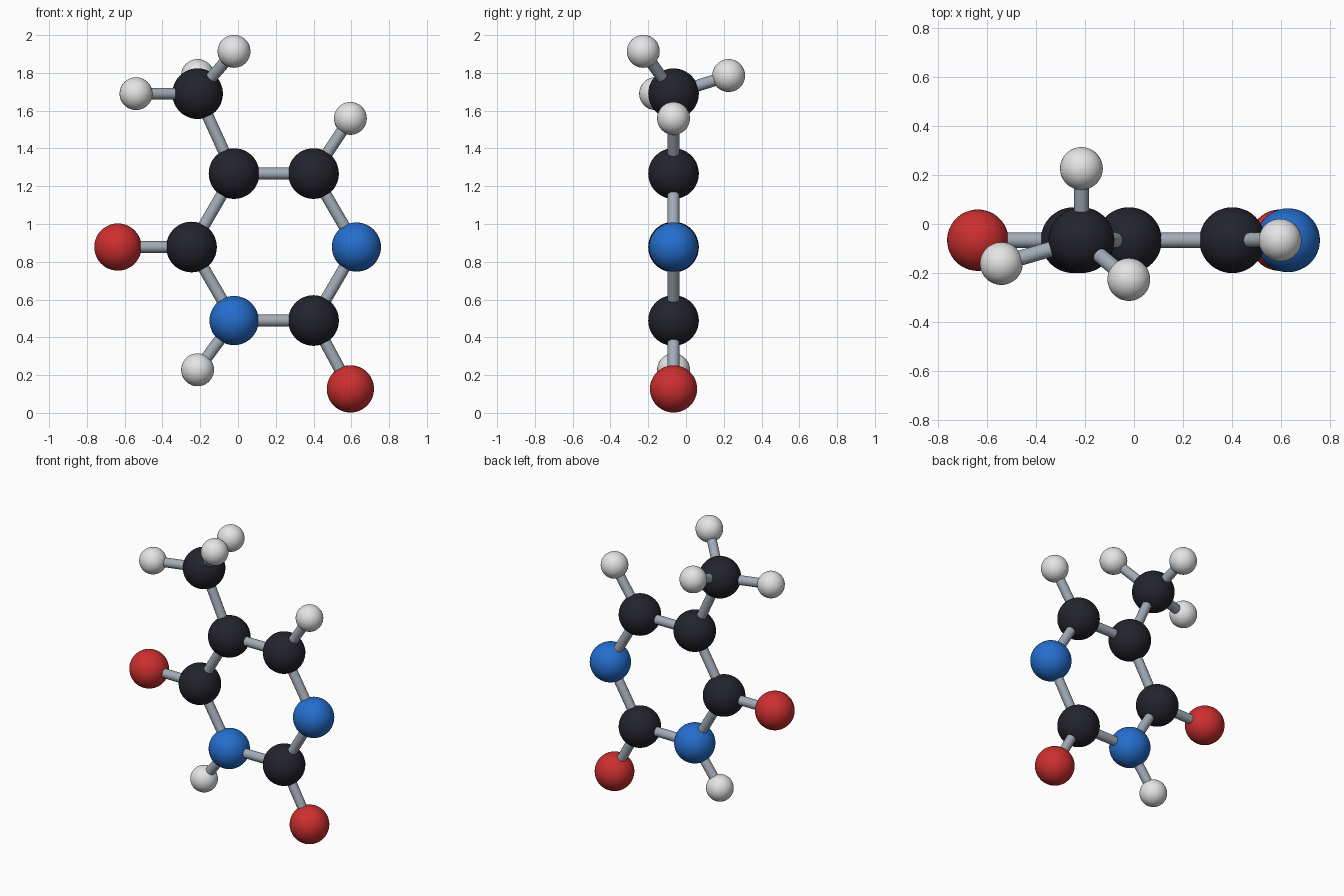
import bpy
from mathutils import Vector

cube = bpy.data.objects.get("Cube")
if cube:
    bpy.data.objects.remove(cube, do_unlink=True)


def material(name, rgb):
    mat = bpy.data.materials.new(name)
    mat.use_nodes = True
    color = (*rgb, 1)
    mat.diffuse_color = color
    mat.node_tree.nodes["Principled BSDF"].inputs["Base Color"].default_value = color
    return mat


# Element: material and ball radius
KINDS = {
    "carbon": (material("charcoal", (0.017, 0.017, 0.026)), 0.134),
    "nitrogen": (material("blue", (0.018, 0.155, 0.61)), 0.13),
    "oxygen": (material("red", (0.61, 0.028, 0.028)), 0.125),
    "hydrogen": (material("white", (0.78, 0.78, 0.78)), 0.087),
}
BOND = material("bond grey", (0.36, 0.41, 0.47))
BOND_RADIUS = 0.031
PLANE = -0.066  # depth of the flat ring

# Atoms: element and centre
ATOMS = {
    "ring_top_left": ("carbon", (-0.021, PLANE, 1.267)),
    "ring_top_right": ("carbon", (0.40, PLANE, 1.267)),
    "ring_right": ("nitrogen", (0.627, PLANE, 0.878)),
    "ring_bottom_right": ("carbon", (0.40, PLANE, 0.489)),
    "ring_bottom_left": ("nitrogen", (-0.021, PLANE, 0.489)),
    "ring_left": ("carbon", (-0.246, PLANE, 0.878)),
    "side_oxygen": ("oxygen", (-0.636, PLANE, 0.878)),
    "bottom_oxygen": ("oxygen", (0.595, PLANE, 0.127)),
    "bottom_hydrogen": ("hydrogen", (-0.214, PLANE, 0.228)),
    "top_hydrogen": ("hydrogen", (0.595, PLANE, 1.559)),
    "branch": ("carbon", (-0.214, PLANE, 1.69)),
    "branch_hydrogen_up": ("hydrogen", (-0.021, -0.226, 1.914)),
    "branch_hydrogen_side": ("hydrogen", (-0.54, -0.161, 1.69)),
    "branch_hydrogen_back": ("hydrogen", (-0.214, 0.226, 1.786)),
}


def finish(obj, name, mat):
    obj.name = name
    obj.data.materials.append(mat)
    bpy.ops.object.shade_smooth_by_angle()


def ball(name, kind, centre):
    mat, radius = KINDS[kind]
    bpy.ops.mesh.primitive_uv_sphere_add(
        segments=48, ring_count=24, radius=radius, location=centre)
    finish(bpy.context.object, f"{name}_ball", mat)


def bond(a, b):
    start, end = Vector(ATOMS[a][1]), Vector(ATOMS[b][1])
    axis = end - start
    bpy.ops.mesh.primitive_cylinder_add(
        vertices=24, radius=BOND_RADIUS, depth=axis.length,
        location=(start + end) / 2,
        rotation=axis.to_track_quat("Z", "Y").to_euler())
    finish(bpy.context.object, f"bond_{a}_to_{b}", BOND)


# Balls
for name, (kind, centre) in ATOMS.items():
    ball(name, kind, centre)

# Ring bonds
ring = [n for n in ATOMS if n.startswith("ring")]
for a, b in zip(ring, ring[1:] + ring[:1]):
    bond(a, b)

# Outer bonds
for a, b in [
    ("ring_left", "side_oxygen"),
    ("ring_bottom_right", "bottom_oxygen"),
    ("ring_bottom_left", "bottom_hydrogen"),
    ("ring_top_right", "top_hydrogen"),
    ("ring_top_left", "branch"),
    ("branch", "branch_hydrogen_up"),
    ("branch", "branch_hydrogen_side"),
    ("branch", "branch_hydrogen_back"),
]:
    bond(a, b)
